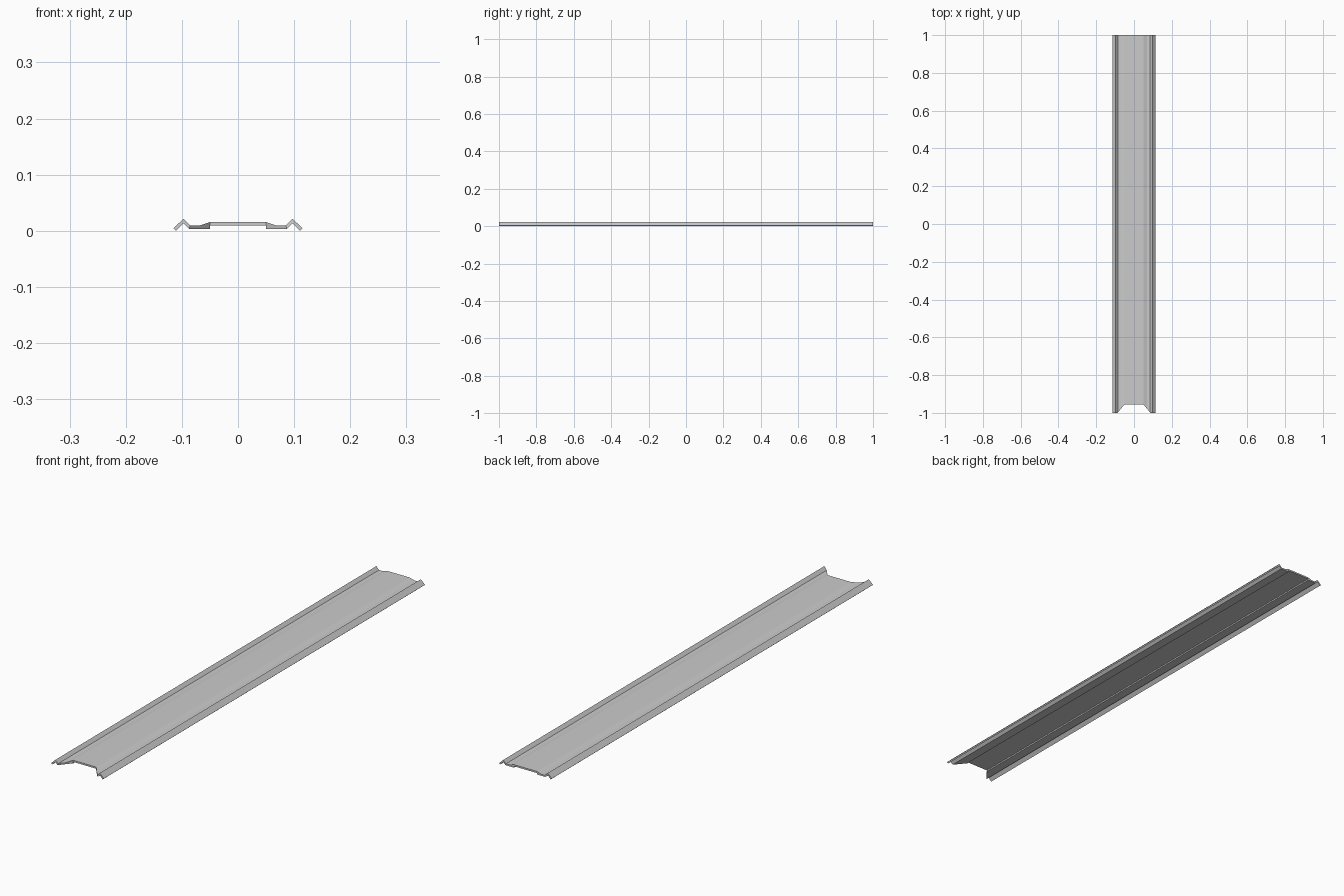
import bpy, bmesh

if "Cube" in bpy.data.objects:
    bpy.data.objects.remove(bpy.data.objects["Cube"])

# Half cross-section, centre to outer lip: (x, z)
top = [(0.05, 0.018), (0.068, 0.012), (0.085, 0.012), (0.097, 0.024), (0.115, 0.007)]
bottom = [(0.110, 0.0025), (0.097, 0.016), (0.087, 0.006), (0.05, 0.006), (0.05, 0.0115)]
half = top + bottom


def front_y(x):
    # Trapezoid notch at the front end
    t = min(max((abs(x) - 0.05) / 0.037, 0), 1)
    return -0.955 - 0.045 * t


low = min(z for x, z in half)
bm = bmesh.new()


def end_loop(y_at):
    pts = half + [(-x, z) for x, z in reversed(half)]
    return [bm.verts.new((x, y_at(x), z - low)) for x, z in pts]


front, back = end_loop(front_y), end_loop(lambda x: 1.0)
n = len(front)

# Long walls of the sheet
for i in range(n):
    j = (i + 1) % n
    bm.faces.new((front[i], front[j], back[j], back[i]))

# End caps, as strips between the upper and lower skins
for ring in (front, back):
    k = len(top)
    for i in range(k - 1):
        for f in (lambda q: q, lambda q: n - 1 - q):
            bm.faces.new([ring[f(q)] for q in (i, i + 1, 2 * k - 2 - i, 2 * k - 1 - i)])
    bm.faces.new((ring[0], ring[2 * k - 1], ring[n - 2 * k], ring[n - 1]))

bmesh.ops.recalc_face_normals(bm, faces=bm.faces)
mesh = bpy.data.meshes.new("ribbed_channel_strip")
bm.to_mesh(mesh)
bm.free()
strip = bpy.data.objects.new("ribbed_channel_strip", mesh)
bpy.context.collection.objects.link(strip)
